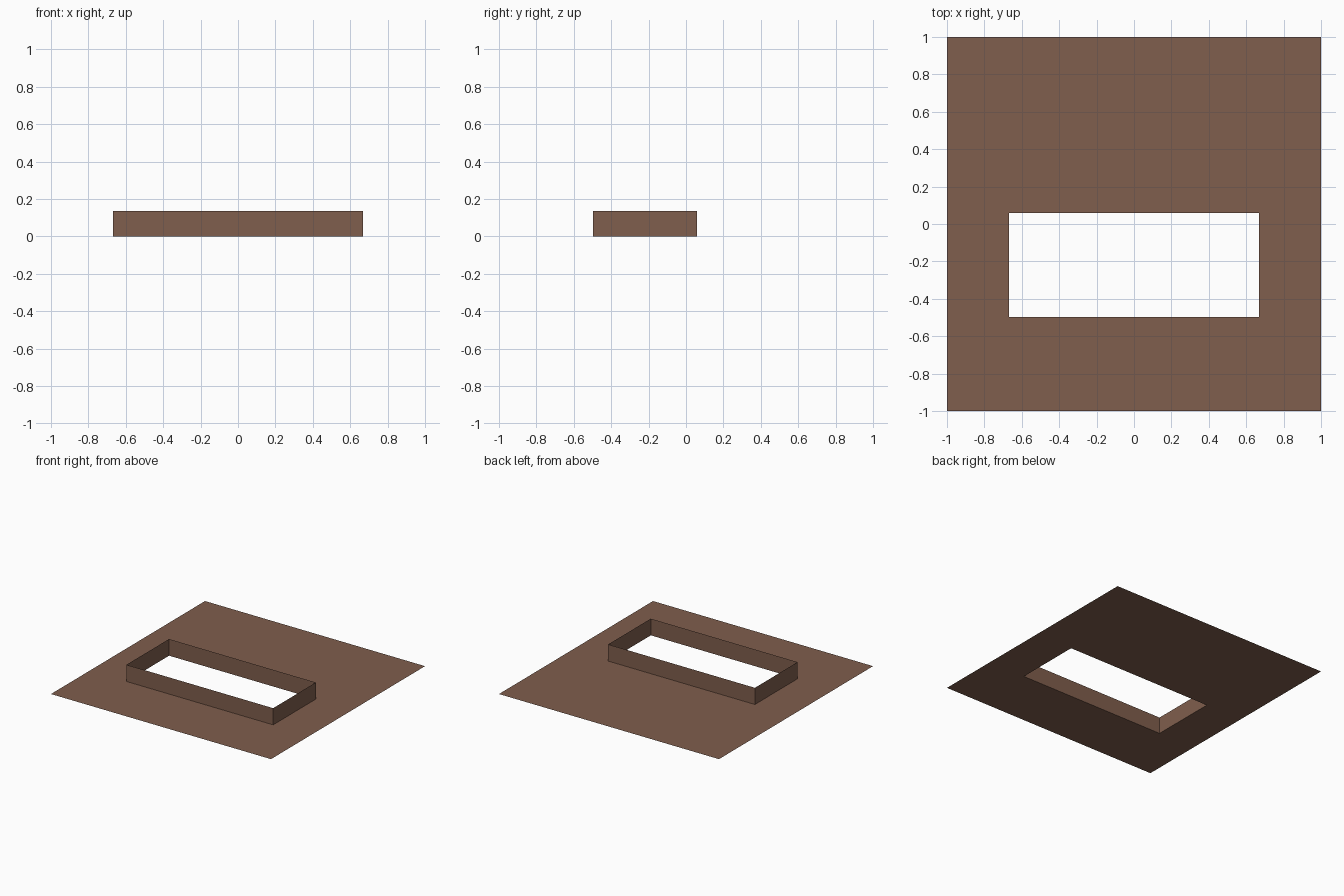
import bpy

if "Cube" in bpy.data.objects:
    bpy.data.objects.remove(bpy.data.objects["Cube"])

brown = bpy.data.materials.new("brown")
brown.diffuse_color = (0.215, 0.112, 0.074, 1)
brown.use_nodes = True
brown.node_tree.nodes["Principled BSDF"].inputs["Base Color"].default_value = brown.diffuse_color


def loop(x0, x1, y0, y1, z):
    return [(x0, y0, z), (x1, y0, z), (x1, y1, z), (x0, y1, z)]


def band(name, lower, upper):
    """Ring of quads joining two four-point loops."""
    faces = [(i, (i + 1) % 4, (i + 1) % 4 + 4, i + 4) for i in range(4)]
    mesh = bpy.data.meshes.new(name)
    mesh.from_pydata(lower + upper, [], faces)
    mesh.materials.append(brown)
    obj = bpy.data.objects.new(name, mesh)
    bpy.context.collection.objects.link(obj)
    return obj


HOLE = (-0.667, 0.667, -0.496, 0.058)

# Thin ground sheet with a rectangular opening
band("ground_sheet", loop(-1, 1, -1, 1, 0), loop(*HOLE, 0))

# Upright single-sheet rim around the opening
band("opening_rim", loop(*HOLE, 0), loop(*HOLE, 0.137))
